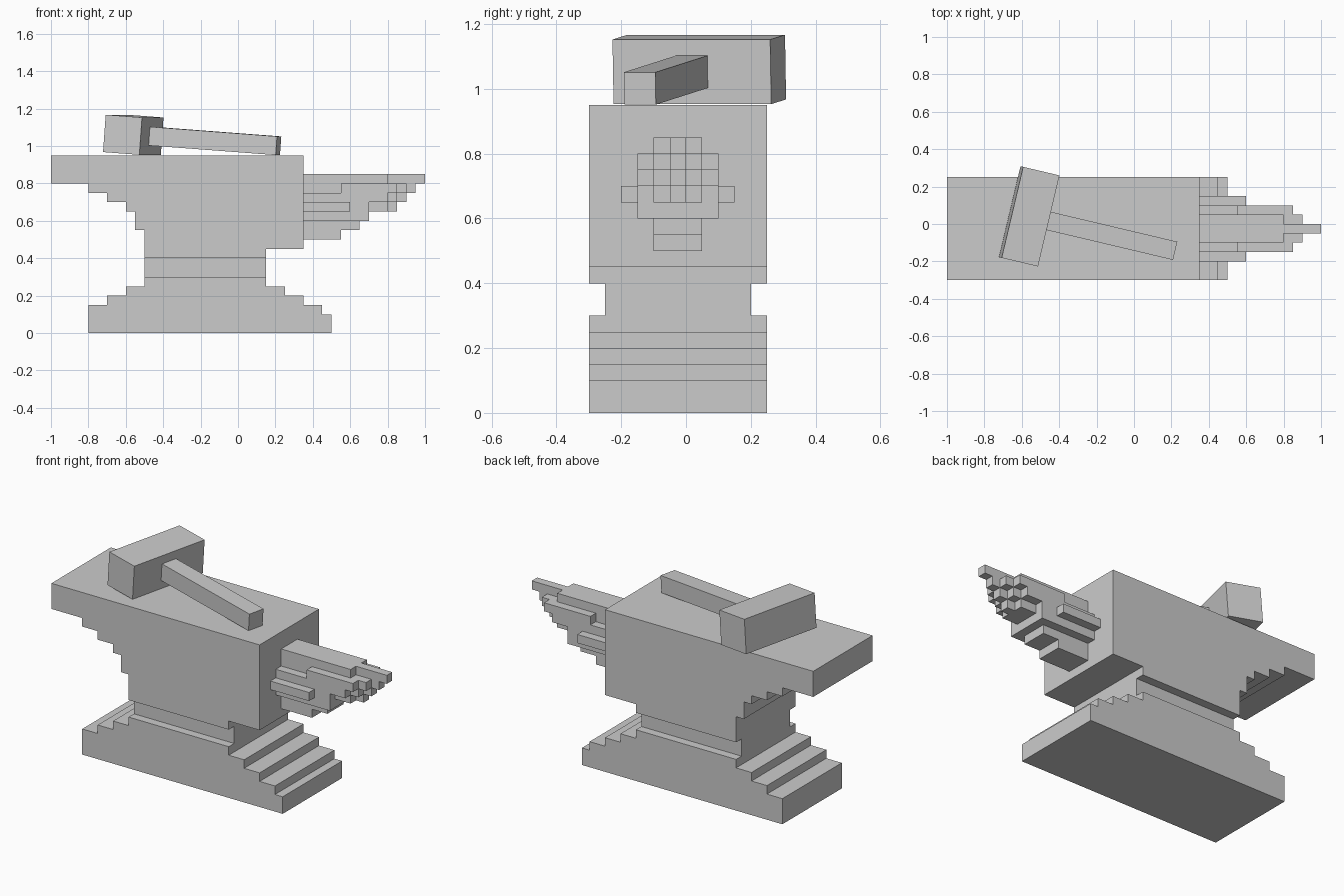
import bpy, bmesh
from math import radians
from mathutils import Euler, Matrix

cube = bpy.data.objects.get("Cube")
if cube:
    bpy.data.objects.remove(cube, do_unlink=True)

grey = bpy.data.materials.new("plain grey")
grey.use_nodes = True
colour = (0.6, 0.6, 0.6, 1)
grey.diffuse_color = colour
grey.node_tree.nodes["Principled BSDF"].inputs["Base Color"].default_value = colour


def finish(name, bm):
    bmesh.ops.recalc_face_normals(bm, faces=bm.faces)
    mesh = bpy.data.meshes.new(name)
    bm.to_mesh(mesh)
    bm.free()
    mesh.materials.append(grey)
    obj = bpy.data.objects.new(name, mesh)
    bpy.context.collection.objects.link(obj)
    return obj


def stepped(name, bottom, rows, y0, y1):
    """Extrude a stepped side profile; each row is (top z, x min, x max)."""
    left, right, z = [], [], bottom
    for top, a, b in rows:
        left += [(a, z), (a, top)]
        right += [(b, z), (b, top)]
        z = top
    outline = []
    for p in right + left[::-1]:
        if not outline or p != outline[-1]:
            outline.append(p)
    bm = bmesh.new()
    face = bm.faces.new([bm.verts.new((x, y0, h)) for x, h in outline])
    grown = bmesh.ops.extrude_face_region(bm, geom=[face])["geom"]
    verts = [v for v in grown if isinstance(v, bmesh.types.BMVert)]
    bmesh.ops.translate(bm, verts=verts, vec=(0, y1 - y0, 0))
    return finish(name, bm)


def block(name, size, offset, frame):
    bm = bmesh.new()
    bmesh.ops.create_cube(bm, size=1, matrix=frame @ Matrix.Translation(offset)
                          @ Matrix.Diagonal((*size, 1)))
    return finish(name, bm)


# Anvil foot, waist and main body
front, back = -0.3, 0.25
stepped("anvil_foot", 0, [(0.1, -0.8, 0.5), (0.15, -0.8, 0.45), (0.2, -0.7, 0.35),
                          (0.25, -0.6, 0.25), (0.3, -0.5, 0.15)], front, back)
stepped("anvil_waist", 0.3, [(0.4, -0.5, 0.15)], front + 0.05, back - 0.05)
stepped("anvil_body", 0.4, [(0.45, -0.5, 0.15), (0.55, -0.5, 0.35), (0.65, -0.55, 0.35),
                            (0.7, -0.6, 0.35), (0.75, -0.7, 0.35), (0.8, -0.8, 0.35),
                            (0.95, -1, 0.35)], front, back)

# Horn: a long middle slice with shorter slices mirrored on both sides
mid, root, step = -0.025, 0.35, 0.05


def slice_rows(start, tips):
    return [(start + step * (i + 1), root, tip) for i, tip in enumerate(tips)]


stepped("horn_middle", 0.5, slice_rows(0.5, [0.55, 0.65, 0.7, 0.85, 0.9, 0.95, 1]),
        mid - 0.025, mid + 0.025)
for side, s in (("left", 1), ("right", -1)):
    def band(n):
        return mid + s * (0.025 + step * n), mid + s * (0.075 + step * n)
    stepped("horn_inner_" + side, 0.5,
            slice_rows(0.5, [0.55, 0.65, 0.7, 0.8, 0.85, 0.9, 0.8]), *band(0))
    stepped("horn_outer_" + side, 0.6,
            slice_rows(0.6, [0.7, 0.7, 0.8]) + [(0.8, 0.55, 0.85)], *band(1))
    stepped("horn_rib_" + side, 0.65, slice_rows(0.65, [0.6]), *band(2))

# Hammer resting on the anvil, tipped down towards the handle end
frame = (Matrix.Translation((-0.56, 0.041, 1.06))
         @ Euler((0, radians(4.2), radians(-13.3))).to_matrix().to_4x4())
block("hammer_head", (0.2, 0.5, 0.2), (0, 0, 0), frame)
block("hammer_handle", (0.7, 0.1, 0.1), (0.45, 0, 0), frame)
